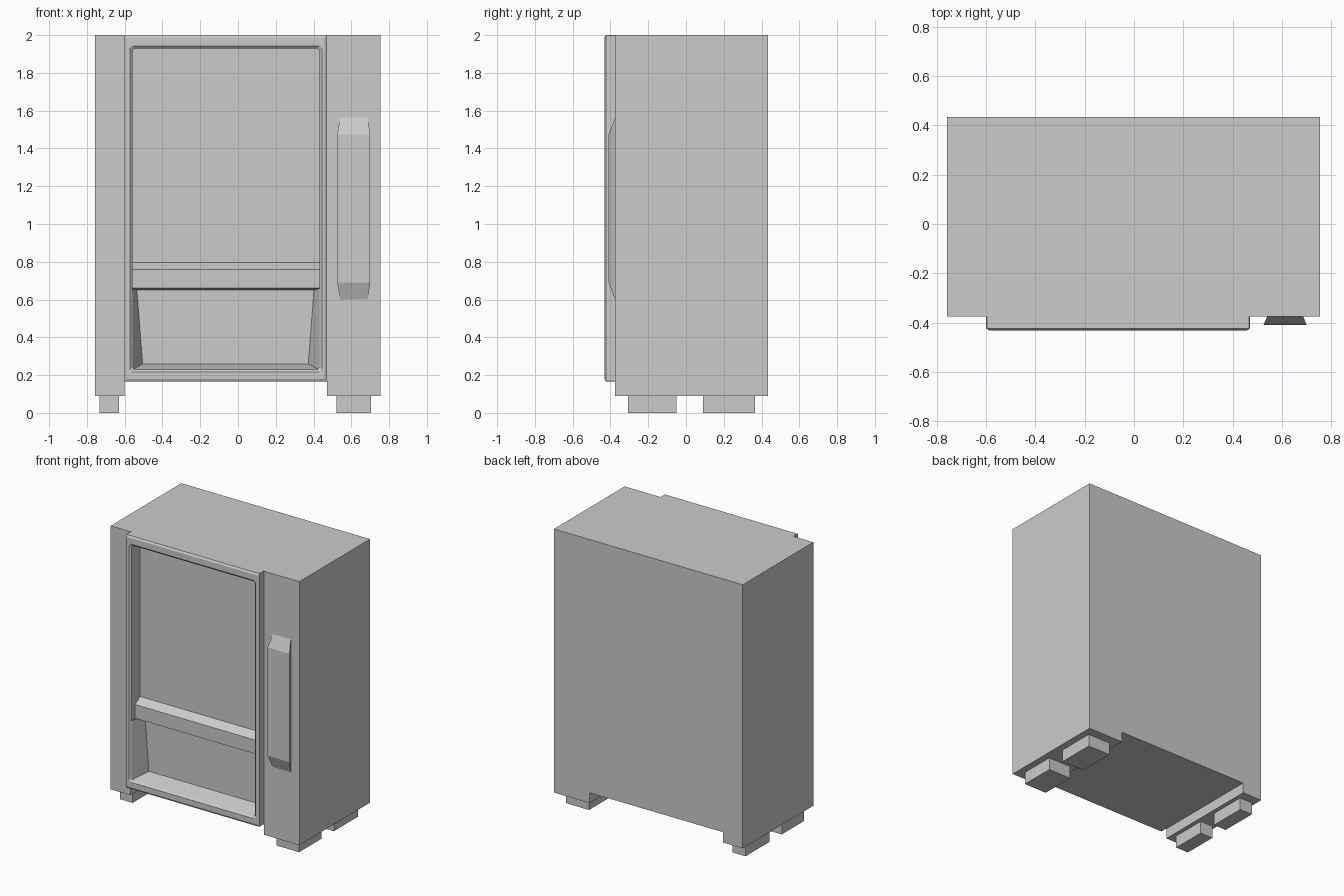
import bpy, bmesh
from mathutils import Vector

if "Cube" in bpy.data.objects:
    bpy.data.objects.remove(bpy.data.objects["Cube"])


def mesh_object(name, faces, viewer=None):
    """Make an object from polygons; open insides are turned towards a viewer point."""
    bm = bmesh.new()
    for f in faces:
        bm.faces.new([bm.verts.new(p) for p in f])
    bmesh.ops.remove_doubles(bm, verts=bm.verts, dist=0.0005)
    bm.normal_update()
    if viewer:
        for f in bm.faces:
            if f.normal.dot(Vector(viewer) - f.calc_center_median()) < 0:
                f.normal_flip()
    else:
        bmesh.ops.recalc_face_normals(bm, faces=bm.faces)
    me = bpy.data.meshes.new(name)
    bm.to_mesh(me)
    bm.free()
    ob = bpy.data.objects.new(name, me)
    bpy.context.collection.objects.link(ob)
    return ob


def rect(x0, x1, z0, z1, y, c=0):
    """Rectangle facing the front, with optional cut corners."""
    if not c:
        return [(x0, y, z0), (x1, y, z0), (x1, y, z1), (x0, y, z1)]
    return [(x0 + c, y, z0), (x1 - c, y, z0), (x1, y, z0 + c), (x1, y, z1 - c),
            (x1 - c, y, z1), (x0 + c, y, z1), (x0, y, z1 - c), (x0, y, z0 + c)]


def bridge(a, b):
    n = len(a)
    return [[a[i], a[(i + 1) % n], b[(i + 1) % n], b[i]] for i in range(n)]


def solid(name, a, b):
    return mesh_object(name, bridge(a, b) + [a, b])


XL, XR = -0.6, 0.47      # door frame sides
FRONT, BACK = -0.375, 0.433

# Cabinet shell, open behind the door, with a notch between the foot rails
outline = [(-.758, .09), (XL, .09), (XL, .165), (XR, .165), (XR, .09), (.755, .09),
           (.755, 2), (XR, 2), (XL, 2), (-.758, 2)]
front = [(x, FRONT, z) for x, z in outline]
back = [(x, BACK, z) for x, z in outline]
columns = [[front[i] for i in (0, 1, 2, 8, 9)], [front[i] for i in (4, 5, 6, 7, 3)]]
mesh_object("cabinet", bridge(front, back) + [back] + columns)

# Raised door frame with bevelled edges
loops = [rect(XL, XR, .165, 2, FRONT, .003),
         rect(XL, XR, .165, 2, -.424, .003),
         rect(-.586, .457, .18, 1.987, -.432, .004),
         rect(-.571, .444, .217, 1.943, -.432, .012),
         rect(-.558, .431, .229, 1.93, -.42, .012)]
mesh_object("door_frame", [f for a, b in zip(loops, loops[1:]) for f in bridge(a, b)])

# Display recess, ledge and delivery bay
x0, x1, lip = -.56, .432, -.42
profile = [(lip, 1.932), (-.32, 1.932), (-.32, .795), (-.38, .76), (-.38, .66), (-.30, .65)]
faces = [[(x0, y, z), (x1, y, z), (x1, v, w), (x0, v, w)]
         for (y, z), (v, w) in zip(profile, profile[1:])]
for x in (x0, x1):
    faces.append([(x, y, z) for y, z in profile[:5]] + [(x, lip, .66)])
mouth = rect(x0, x1, .227, .66, lip)
bay = [(-.505, -.30, .26), (.372, -.30, .26), (.402, -.30, .65), (-.535, -.30, .65)]
sides = bridge(mouth, bay)
faces += [sides[0], sides[1], sides[3], bay]
mesh_object("display_recess", faces, viewer=(-.065, -3, .9))

# Control panel on the right column
solid("control_panel", rect(.54, .686, .6, 1.563, FRONT), rect(.525, .70, .69, 1.475, -.41))

# Feet
for side, a, b in (("left", -.733, -.63), ("right", .522, .705)):
    for place, c, d in (("front", -.307, -.05), ("back", .09, .365)):
        solid(f"{place}_{side}_foot", rect(a, b, 0, .092, c), rect(a, b, 0, .092, d))
